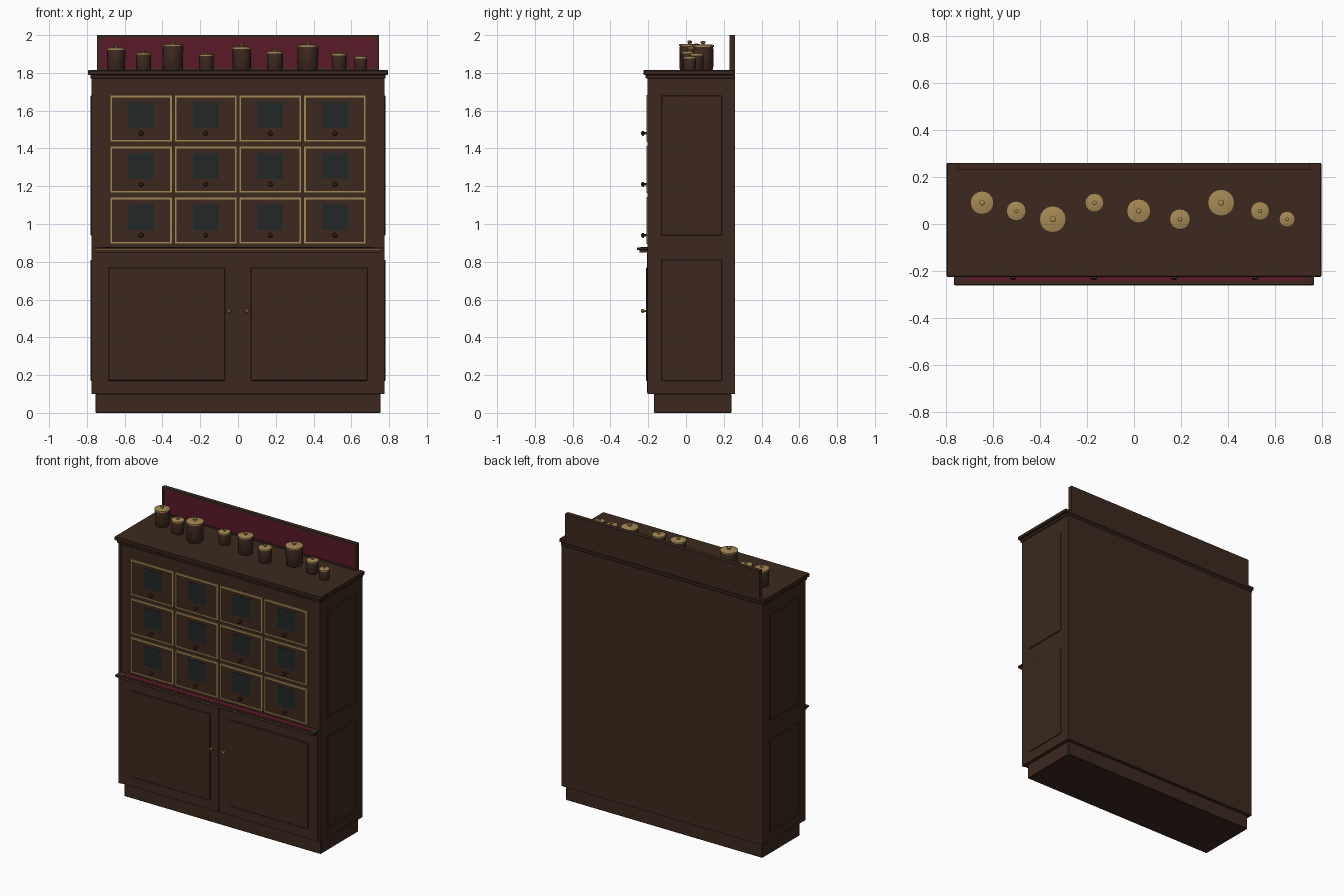
import bpy, bmesh, math
from mathutils import Matrix

if "Cube" in bpy.data.objects:
    bpy.data.objects.remove(bpy.data.objects["Cube"], do_unlink=True)


def material(name, color):
    m = bpy.data.materials.new(name)
    m.use_nodes = True
    m.diffuse_color = (*color, 1)
    m.node_tree.nodes["Principled BSDF"].inputs["Base Color"].default_value = (*color, 1)
    return m


WOOD = material("dark_wood", (0.045, 0.022, 0.013))
BRASS = material("brass", (0.38, 0.25, 0.09))
RED = material("red_inlay", (0.1, 0.01, 0.02))
SLATE = material("slate", (0.016, 0.02, 0.022))


def finish(name, bm, mat):
    me = bpy.data.meshes.new(name)
    bmesh.ops.recalc_face_normals(bm, faces=bm.faces)
    bm.to_mesh(me)
    bm.free()
    me.materials.append(mat)
    ob = bpy.data.objects.new(name, me)
    bpy.context.collection.objects.link(ob)
    return ob


def add_box(bm, xs, ys, zs):
    size = [b - a for a, b in (xs, ys, zs)]
    mid = [(a + b) / 2 for a, b in (xs, ys, zs)]
    bmesh.ops.create_cube(bm, size=1, matrix=Matrix.Translation(mid) @ Matrix.Diagonal((*size, 1)))


def box(name, xs, ys, zs, mat=WOOD, bevel=0):
    bm = bmesh.new()
    add_box(bm, xs, ys, zs)
    ob = finish(name, bm, mat)
    if bevel:
        mod = ob.modifiers.new("edge", "BEVEL")
        mod.width, mod.segments = bevel, 1
    return ob


def frame(name, xs, zs, ys, w, mat):
    """Rectangular picture frame standing in the xz plane."""
    bm = bmesh.new()
    (x0, x1), (z0, z1) = xs, zs
    for z in (z0, z1 - w):
        add_box(bm, xs, ys, (z, z + w))
    for x in (x0, x1 - w):
        add_box(bm, (x, x + w), ys, (z0 + w, z1 - w))
    return finish(name, bm, mat)


def lathe(name, profile, loc, mat, segments=16, forward=False):
    """Spin (radius, height) points; forward turns the axis towards -y."""
    bm = bmesh.new()
    vs = [bm.verts.new((r, 0, h)) for r, h in profile]
    es = [bm.edges.new(p) for p in zip(vs, vs[1:])]
    bmesh.ops.spin(bm, geom=vs + es, cent=(0, 0, 0), axis=(0, 0, 1),
                   angle=math.tau, steps=segments)
    bmesh.ops.remove_doubles(bm, verts=bm.verts, dist=1e-5)
    if forward:
        bm.transform(Matrix.Rotation(math.pi / 2, 4, "X"))
    bm.transform(Matrix.Translation(loc))
    ob = finish(name, bm, mat)
    bpy.ops.object.select_all(action="DESELECT")
    ob.select_set(True)
    bpy.context.view_layer.objects.active = ob
    bpy.ops.object.shade_smooth_by_angle(angle=math.radians(40))
    return ob


# Carcass, plinth and cornice
box("plinth", (-0.755, 0.755), (-0.17, 0.24), (0, 0.1), bevel=0.003)
box("carcass", (-0.757, 0.757), (-0.2, 0.26), (0.1, 1.77))
box("cornice_lower", (-0.782, 0.782), (-0.214, 0.26), (1.77, 1.79), bevel=0.003)
box("cornice_top", (-0.795, 0.795), (-0.225, 0.26), (1.79, 1.815), bevel=0.004)

# Sides, doors and their raised panels
for side, s in (("left", 1), ("right", -1)):
    span = lambda a, b: tuple(sorted((s * a, s * b)))
    box(f"{side}_side", span(0.757, 0.775), (-0.205, 0.26), (0.1, 1.77))
    for part, zs in (("lower", (0.17, 0.81)), ("upper", (0.94, 1.68))):
        box(f"{side}_{part}_panel", span(0.77, 0.78), (-0.13, 0.19), zs, bevel=0.002)
    box(f"{side}_door", span(0.007, 0.754), (-0.206, -0.195), (0.107, 0.846))
    box(f"{side}_door_panel", span(0.068, 0.685), (-0.211, -0.2), (0.17, 0.77), bevel=0.003)
    lathe(f"{side}_door_knob", [(0, 0), (0.005, 0), (0.005, 0.016), (0.011, 0.021),
                                (0.011, 0.027), (0.006, 0.032), (0, 0.032)],
          (s * 0.047, -0.205, 0.54), BRASS, forward=True)

# Waist shelf with brass strip and inlaid top
box("shelf_moulding", (-0.755, 0.755), (-0.245, -0.195), (0.85, 0.862))
box("shelf", (-0.765, 0.765), (-0.26, -0.195), (0.862, 0.876), bevel=0.003)
box("shelf_strip", (-0.76, 0.76), (-0.2607, -0.25), (0.863, 0.868), BRASS)
box("shelf_inlay", (-0.72, 0.72), (-0.242, -0.203), (0.87, 0.878), RED)

# Drawers: four columns by three rows
for row in range(3):
    for col in range(4):
        x, z = (col - 1.5) * 0.342, 1.558 - row * 0.27
        tag = f"{row + 1}_{col + 1}"
        box(f"drawer_{tag}", (x - 0.16, x + 0.16), (-0.204, -0.195), (z - 0.12, z + 0.12))
        frame(f"drawer_frame_{tag}", (x - 0.165, x + 0.165), (z - 0.124, z + 0.124),
              (-0.21, -0.195), 0.011, BRASS)
        box(f"drawer_label_{tag}", (x - 0.068, x + 0.068), (-0.2065, -0.2),
            (z - 0.05, z + 0.087), SLATE)
        lathe(f"drawer_knob_{tag}", [(0, 0), (0.007, 0), (0.006, 0.017), (0.013, 0.022),
                                     (0.013, 0.028), (0.007, 0.034), (0, 0.034)],
              (x, -0.203, z - 0.078), WOOD, forward=True)

# Back board with red field inside a raised border
box("back_board", (-0.747, 0.747), (0.238, 0.26), (1.81, 2.0))
frame("back_board_border", (-0.747, 0.747), (1.812, 2.0), (0.23, 0.24), 0.014, WOOD)
box("back_board_field", (-0.734, 0.734), (0.2345, 0.245), (1.825, 1.987), RED)

# Lidded jars: x, y, lid radius, top height
jars = [(-0.645, 0.09, 0.05, 1.95), (-0.5, 0.055, 0.042, 1.922), (-0.345, 0.02, 0.057, 1.972),
        (-0.168, 0.09, 0.04, 1.914), (0.02, 0.055, 0.051, 1.956), (0.195, 0.02, 0.044, 1.93),
        (0.37, 0.09, 0.057, 1.968), (0.535, 0.055, 0.04, 1.918), (0.65, 0.02, 0.034, 1.9)]
for i, (x, y, r, top) in enumerate(jars, 1):
    base = 1.814
    h = top - base - 0.32 * r - 0.012
    lathe(f"jar_{i}", [(0, 0), (r * 0.86, 0), (r * 0.95, 0.008), (r * 0.97, h * 0.9),
                       (r * 0.9, h), (0, h)], (x, y, base), WOOD)
    lathe(f"jar_lid_{i}", [(0, 0), (r, 0), (r, 0.009), (r * 0.85, 0.012), (0, 0.012)],
          (x, y, base + h), BRASS)
    k = r * 0.23
    lathe(f"jar_knob_{i}", [(k * 0.7, 0), (k * 0.7, r * 0.1), (k, r * 0.16), (k, r * 0.26),
                            (k * 0.6, r * 0.32), (0, r * 0.32)],
          (x, y, base + h + 0.012), BRASS, segments=10)
